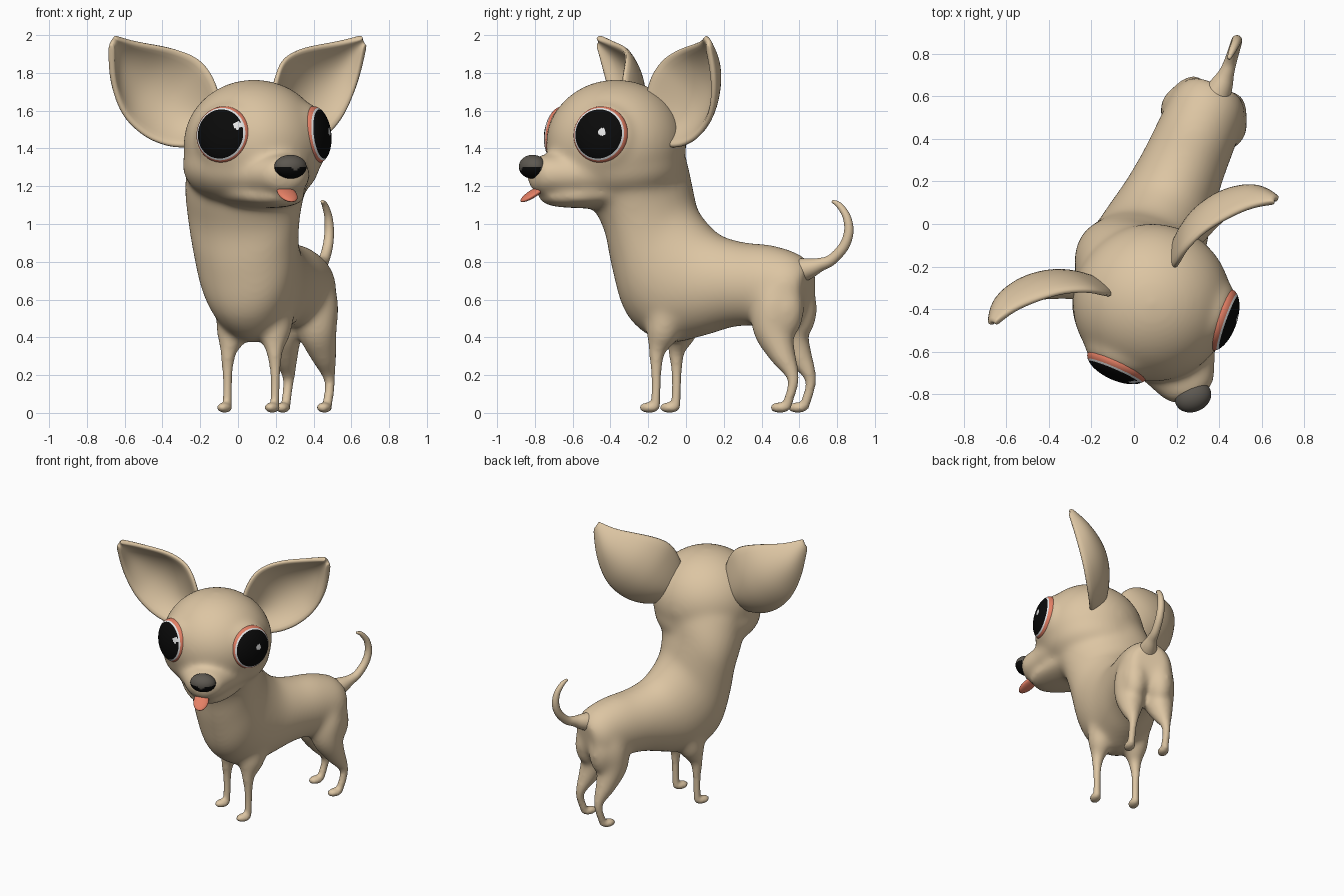
import bpy, bmesh, math
from mathutils import Matrix, Vector

if "Cube" in bpy.data.objects:
    bpy.data.objects.remove(bpy.data.objects["Cube"])


def material(name, rgb):
    m = bpy.data.materials.new(name)
    m.diffuse_color = (*rgb, 1)
    m.use_nodes = True
    m.node_tree.nodes["Principled BSDF"].inputs["Base Color"].default_value = m.diffuse_color
    return m


TAN = material("tan coat", (0.72, 0.56, 0.365))
CORAL = material("coral", (0.78, 0.215, 0.13))
GREY = material("nose grey", (0.11, 0.098, 0.082))
BLACK = material("black", (0.003, 0.003, 0.003))
WHITE = material("white", (0.85, 0.85, 0.85))


def frame(x, y, a, b):
    """Columns: local sideways axis a, lengthways axis b, up."""
    return Matrix(((a[0], b[0], 0, x), (a[1], b[1], 0, y), (0, 0, 1, 0), (0, 0, 0, 1)))


HEAD = frame(0.085, -0.37, (0.917, 0.399), (0.399, -0.917))   # (right, forward, up)
BODY = frame(0.2, 0.2, (0.92, -0.392), (0.392, 0.92))         # (right, backward, up)


def spline(rows, n=4):
    """Catmull-Rom interpolation of rows of numbers."""
    out = []
    for i in range(len(rows) - 1):
        quad = zip(rows[max(i - 1, 0)], rows[i], rows[i + 1], rows[min(i + 2, len(rows) - 1)])
        quad = list(quad)
        for k in range(n):
            t = k / n
            out.append([0.5 * (2 * b + (c - a) * t + (2 * a - 5 * b + 4 * c - d) * t * t
                               + (3 * b - a - 3 * c + d) * t ** 3) for a, b, c, d in quad])
    return out + [list(rows[-1])]


def loft(bm, rings, n=28):
    """Skin elliptical rings given as (centre, half axis, half axis)."""
    loops = [[bm.verts.new(c + p * math.cos(k * math.tau / n) + q * math.sin(k * math.tau / n))
              for k in range(n)] for c, p, q in rings]
    for r, s in zip(loops, loops[1:]):
        for k in range(n):
            bm.faces.new((r[k], r[(k + 1) % n], s[(k + 1) % n], s[k]))
    bm.faces.new(loops[0][::-1])
    bm.faces.new(loops[-1])


def tube(bm, rows, mat=Matrix()):
    """Round tube along (x, y, z, radius) points."""
    pts = spline(rows)
    cs = [mat @ Vector(p[:3]) for p in pts]
    rings = []
    for i, c in enumerate(cs):
        t = (cs[min(i + 1, len(cs) - 1)] - cs[max(i - 1, 0)]).normalized()
        p = t.cross(Vector((0.92, -0.39, 0.05))).normalized()
        rings.append((c, p * pts[i][3], t.cross(p) * pts[i][3]))
    loft(bm, rings)


def ball(bm, mat, centre, radii, turn=Matrix()):
    m = mat @ Matrix.Translation(centre) @ turn @ Matrix.Diagonal((*radii, 1))
    return bmesh.ops.create_uvsphere(bm, u_segments=40, v_segments=28, radius=1, matrix=m)


def finish(bm, name, *mats):
    bmesh.ops.recalc_face_normals(bm, faces=bm.faces)
    for f in bm.faces:
        f.smooth = True
    me = bpy.data.meshes.new(name)
    bm.to_mesh(me)
    bm.free()
    for m in mats:
        me.materials.append(m)
    ob = bpy.data.objects.new(name, me)
    bpy.context.collection.objects.link(ob)
    return ob


def eye_turn(side):
    """Orientation of an eye: local z looks out of the head."""
    a, t = math.radians(47), math.radians(6)
    sa, ca, st, ct = side * math.sin(a), math.cos(a), math.sin(t), math.cos(t)
    return Matrix(((ca, -sa * st, sa * ct, 0), (-sa, -ca * st, ca * ct, 0),
                   (0, ct, st, 0), (0, 0, 0, 1)))


# Torso and neck: (back w, z, front w, z, half width, side shift)
bm = bmesh.new()
torso = [(0.50, 0.78, 0.47, 0.55, 0.12, 0), (0.42, 0.845, 0.40, 0.46, 0.175, 0),
         (0.27, 0.89, 0.25, 0.46, 0.19, 0), (0.11, 0.905, 0.06, 0.455, 0.20, 0),
         (-0.03, 0.945, -0.13, 0.405, 0.22, 0), (-0.12, 1.02, -0.34, 0.375, 0.25, 0),
         (-0.18, 1.10, -0.53, 0.50, 0.275, 0), (-0.205, 1.18, -0.61, 0.75, 0.30, 0),
         (-0.225, 1.26, -0.645, 0.95, 0.325, 0.01), (-0.235, 1.35, -0.72, 1.12, 0.345, 0.04),
         (-0.25, 1.46, -0.80, 1.35, 0.35, 0.09)]
rings = []
for w1, z1, w2, z2, a, s in spline(torso):
    top, low = BODY @ Vector((s, w1, z1)), BODY @ Vector((s, w2, z2))
    rings.append(((top + low) / 2, BODY.to_3x3() @ Vector((a, 0, 0)), (top - low) / 2))
loft(bm, rings)

# Skull, cheeks, muzzle and lower jaw: (forward, z, half width, half height)
ball(bm, HEAD, (0, 0, 1.42), (0.375, 0.372, 0.345))
ball(bm, HEAD, (-0.01, -0.02, 1.31), (0.365, 0.35, 0.225))
muzzle = [(0.05, 1.28, 0.30, 0.16), (0.2, 1.265, 0.25, 0.137), (0.32, 1.26, 0.187, 0.12),
          (0.40, 1.26, 0.15, 0.11), (0.46, 1.262, 0.115, 0.095), (0.49, 1.265, 0.06, 0.055)]
jaw = [(0.05, 1.17, 0.25, 0.09), (0.25, 1.152, 0.19, 0.068),
       (0.36, 1.143, 0.13, 0.05), (0.42, 1.143, 0.08, 0.032)]
for rows in (muzzle, jaw):
    loft(bm, [(HEAD @ Vector((0, v, z)), HEAD.to_3x3() @ Vector((a, 0, 0)), Vector((0, 0, b)))
              for v, z, a, b in spline(rows)])

# Eye sockets, legs and paws
for side in (-1, 1):
    ball(bm, HEAD, (side * 0.252, 0.192, 1.467), (0.172, 0.172, 0.064), eye_turn(side))
    fore = [(0.115, -0.26, 0.58, 0.10), (0.12, -0.30, 0.43, 0.09), (0.132, -0.327, 0.33, 0.046),
            (0.137, -0.33, 0.24, 0.029), (0.137, -0.33, 0.14, 0.024), (0.137, -0.335, 0.03, 0.025)]
    hind = [(0.09, 0.35, 0.70, 0.09), (0.09, 0.33, 0.58, 0.12), (0.098, 0.325, 0.45, 0.11),
            (0.11, 0.385, 0.31, 0.07), (0.115, 0.44, 0.21, 0.037), (0.12, 0.447, 0.14, 0.026),
            (0.12, 0.41, 0.03, 0.026)]
    for leg, w in ((fore, -0.37), (hind, 0.375)):
        tube(bm, [(side * s, *rest) for s, *rest in leg], BODY)
        ball(bm, BODY, (side * leg[-1][0], w, 0.028), (0.037, 0.055, 0.028))
    ball(bm, BODY, (side * 0.09, 0.38, 0.55), (0.095, 0.115, 0.17))

# Fuse the body parts, then soften everything above the legs
rough = finish(bm, "body_rough", TAN)
mod = rough.modifiers.new("fuse", "REMESH")
mod.mode, mod.voxel_size, mod.use_smooth_shade = "VOXEL", 0.012, True
deps = bpy.context.evaluated_depsgraph_get()
mesh = bpy.data.meshes.new_from_object(rough.evaluated_get(deps))
bpy.data.objects.remove(rough)
mesh.materials.clear()
mesh.materials.append(TAN)
for p in mesh.polygons:
    p.use_smooth = True
    p.material_index = 0
body = bpy.data.objects.new("body", mesh)
bpy.context.collection.objects.link(body)
soft = body.vertex_groups.new(name="soft")
for v in mesh.vertices:
    soft.add([v.index], min(1, max(0.06, (v.co.z - 0.28) / 0.2)), "REPLACE")
mod = body.modifiers.new("soften", "SMOOTH")
mod.factor, mod.iterations, mod.vertex_group = 0.5, 60, "soft"

# Tail
bm = bmesh.new()
tube(bm, [(0.36, 0.55, 0.74, 0.08), (0.41, 0.65, 0.765, 0.055), (0.435, 0.71, 0.785, 0.036),
          (0.455, 0.77, 0.81, 0.029), (0.475, 0.835, 0.88, 0.027), (0.483, 0.862, 0.96, 0.025),
          (0.478, 0.85, 1.04, 0.021), (0.46, 0.81, 1.10, 0.016), (0.445, 0.775, 1.12, 0.008)])
finish(bm, "tail", TAN)

# Ears: cupped leaves between an upper edge, a lower edge and a cup depth
ear = [(0.15, -0.10, 1.66, 0.32, -0.16, 1.41, 0.10), (0.185, -0.12, 1.78, 0.41, -0.20, 1.415, 0.12),
       (0.25, -0.165, 1.875, 0.525, -0.24, 1.465, 0.12), (0.38, -0.21, 1.93, 0.635, -0.265, 1.575, 0.10),
       (0.58, -0.225, 1.962, 0.705, -0.25, 1.745, 0.065), (0.715, -0.2, 1.992, 0.735, -0.205, 1.95, 0.01)]
for side, label in ((-1, "left"), (1, "right")):
    bm = bmesh.new()
    grid = []
    for r in spline(ear, 3):
        up, low = Vector(r[:3]), Vector(r[3:6])
        row = []
        for k in range(11):
            p = up.lerp(low, k / 10)
            p.y -= r[6] * (1 - (k / 5 - 1) ** 2)
            p.x *= side
            row.append(bm.verts.new(HEAD @ p))
        grid.append(row)
    for r, s in zip(grid, grid[1:]):
        for k in range(10):
            bm.faces.new((r[k], r[k + 1], s[k + 1], s[k]))
    ob = finish(bm, label + "_ear", TAN)
    mod = ob.modifiers.new("thickness", "SOLIDIFY")
    mod.thickness, mod.offset = 0.034, 0
    ob.modifiers.new("round", "SUBSURF").levels = 1

    # Eye: black centre, white rim, coral lid and a white glint
    bm = bmesh.new()
    bmesh.ops.create_uvsphere(bm, u_segments=64, v_segments=48, radius=1)
    glint = Vector((0.66, 0.3)) if side < 0 else Vector((0.2, 0.05))
    for f in bm.faces:
        c = f.calc_center_median()
        f.material_index = 0 if c.z > 0.50 else 1 if c.z > 0.39 else 2
        if c.z > 0 and (c.xy - glint).length < 0.14:
            f.material_index = 1
    bm.transform(HEAD @ Matrix.Translation((side * 0.267, 0.204, 1.473)) @ eye_turn(side)
                 @ Matrix.Diagonal((0.151, 0.151, 0.07, 1)))
    finish(bm, label + "_eye", BLACK, WHITE, CORAL)

# Nose: grey with a black, notched lower front
bm = bmesh.new()
bmesh.ops.create_uvsphere(bm, u_segments=48, v_segments=40, radius=1)
for f in bm.faces:
    c = f.calc_center_median()
    f.material_index = int(c.y > -0.1 and c.z < -0.4 + 0.4 * min(abs(c.x) * 3, 1))
bm.transform(HEAD @ Matrix.Translation((0, 0.482, 1.303)) @ Matrix.Diagonal((0.088, 0.07, 0.063, 1)))
finish(bm, "nose", GREY, BLACK)

# Tongue
bm = bmesh.new()
ball(bm, HEAD, (-0.015, 0.475, 1.16), (0.052, 0.078, 0.019), Matrix.Rotation(math.radians(-32), 4, "X"))
finish(bm, "tongue", CORAL)
